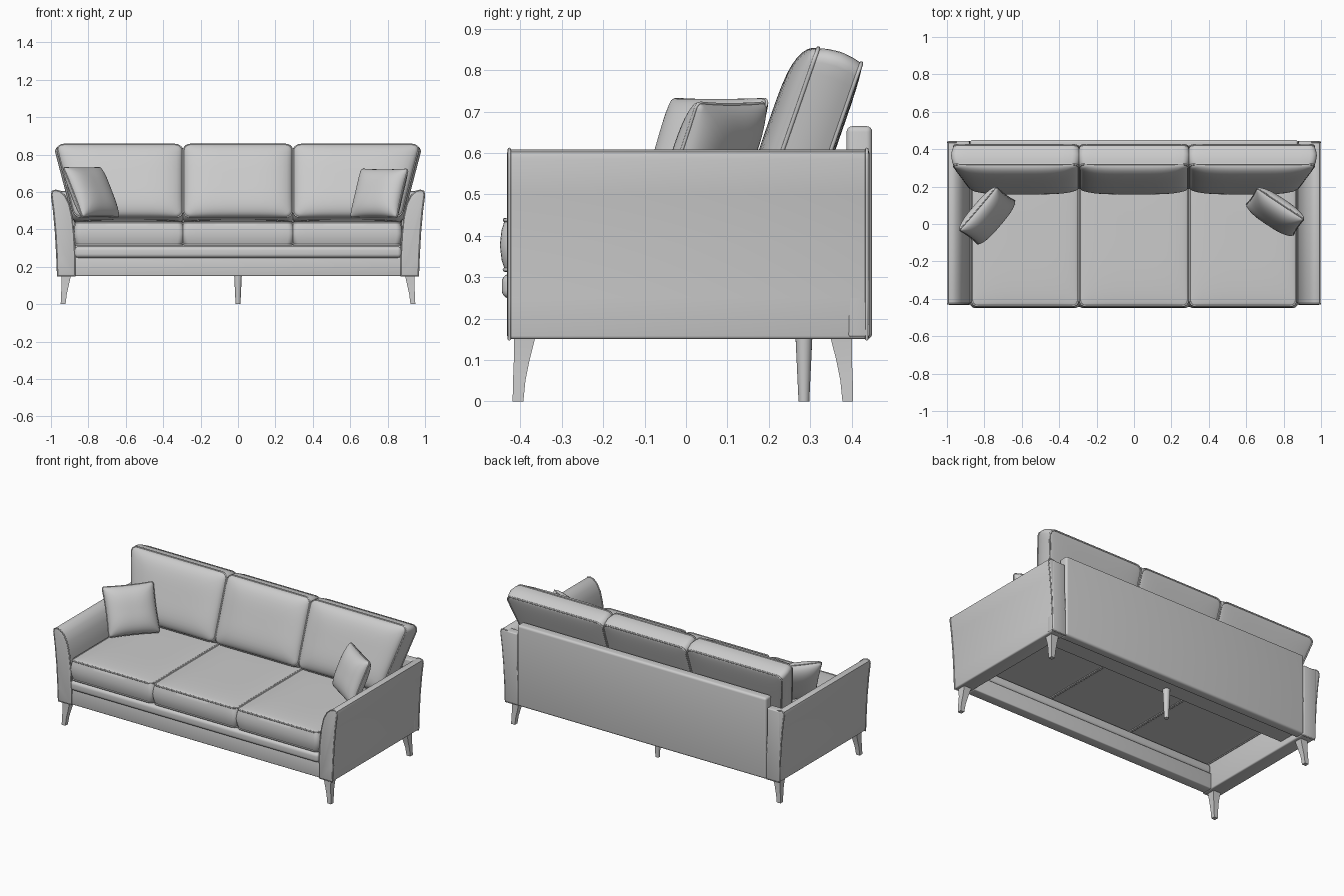
import bpy, bmesh
from math import pi, cos, sin, radians
from mathutils import Vector

if "Cube" in bpy.data.objects:
    bpy.data.objects.remove(bpy.data.objects["Cube"])


def finish(name, bm, angle=40):
    bmesh.ops.recalc_face_normals(bm, faces=bm.faces)
    me = bpy.data.meshes.new(name)
    bm.to_mesh(me)
    bm.free()
    ob = bpy.data.objects.new(name, me)
    bpy.context.collection.objects.link(ob)
    smooth(ob, angle)
    return ob


def smooth(ob, angle=40):
    bpy.ops.object.select_all(action='DESELECT')
    ob.select_set(True)
    bpy.context.view_layer.objects.active = ob
    bpy.ops.object.shade_smooth_by_angle(angle=radians(angle))


def bevel_sharp(bm, width, seg=3, limit=60):
    edges = [e for e in bm.edges if e.calc_face_angle(0) > radians(limit)]
    bmesh.ops.bevel(bm, geom=edges, offset=width, segments=seg, profile=0.5, affect='EDGES')


def box(name, lo, hi, width=0.006, seg=3):
    bm = bmesh.new()
    bmesh.ops.create_cube(bm, size=1)
    for v in bm.verts:
        v.co = [l + (h - l) * (c + 0.5) for l, h, c in zip(lo, hi, v.co)]
    bevel_sharp(bm, width, seg)
    return finish(name, bm)


def piping(name, pts, radius=0.005):
    cu = bpy.data.curves.new(name, 'CURVE')
    cu.dimensions = '3D'
    cu.bevel_depth = radius
    cu.bevel_resolution = 2
    sp = cu.splines.new('POLY')
    sp.points.add(len(pts) - 1)
    for p, co in zip(sp.points, pts):
        p.co = (*co, 1)
    sp.use_cyclic_u = True
    ob = bpy.data.objects.new(name, cu)
    bpy.context.collection.objects.link(ob)
    bpy.ops.object.select_all(action='DESELECT')
    ob.select_set(True)
    bpy.context.view_layer.objects.active = ob
    bpy.ops.object.convert(target='MESH')
    smooth(bpy.context.object, 60)


def outline(hx, hy, r, n=12, k=5):
    """Rounded rectangle, counter-clockwise."""
    cs = [Vector((a * (hx - r), b * (hy - r))) for a, b in ((1, 1), (-1, 1), (-1, -1), (1, -1))]
    pts = []
    for i in range(4):
        arc = [cs[i] + r * Vector((cos(t), sin(t)))
               for t in (pi / 2 * (i + j / k) for j in range(k + 1))]
        end = cs[(i + 1) % 4] + (arc[-1] - cs[i])
        pts += arc + [arc[-1].lerp(end, j / n) for j in range(1, n)]
    return pts


def cushion(name, hx, hy, r, t, front, back, place, bulge=0.0, p=4, pipe=0.005):
    """Boxed cushion: domed front and back joined by a band of thickness t."""
    base = outline(hx, hy, r)
    steps = [0.15, 0.3, 0.45, 0.6, 0.72, 0.82, 0.9, 0.95, 0.985, 1]

    def dome(x, y, s):
        if s == 1:
            return 0
        return (max(0, 1 - abs(x / hx) ** p) * max(0, 1 - abs(y / hy) ** p)) ** 0.5

    rings = [[(q.x * s, q.y * s, -t / 2 - back * dome(q.x * s, q.y * s, s)) for q in base] for s in steps]
    if t > 0.02:
        for f in (-0.3, 0, 0.3):
            k = bulge * (1 - f * f * 4)
            rings.append([(q.x * (1 + k / hx), q.y * (1 + k / hy), f * t) for q in base])
    rings += [[(q.x * s, q.y * s, t / 2 + front * dome(q.x * s, q.y * s, s)) for q in base] for s in steps[::-1]]

    bm = bmesh.new()
    vr = [[bm.verts.new(place(*c)) for c in ring] for ring in rings]
    n = len(base)
    for a, b in zip(vr, vr[1:]):
        for i in range(n):
            j = (i + 1) % n
            bm.faces.new((a[i], a[j], b[j], b[i]))
    for ring, h in ((vr[0], -t / 2 - back), (vr[-1], t / 2 + front)):
        c = bm.verts.new(place(0, 0, h))
        for i in range(n):
            bm.faces.new((ring[i], ring[(i + 1) % n], c))
    finish(name, bm)
    for side, h in (("front", t / 2), ("back", -t / 2)) if t > 0.02 else (("edge", 0),):
        piping(f"{name}_{side}_piping", [place(q.x, q.y, h) for q in base], pipe)


def leg(name, sections):
    """Square leg lofted through (z, x, y, half width) sections."""
    bm = bmesh.new()
    rings = [[bm.verts.new((x + a * w, y + b * w, z)) for a, b in ((-1, -1), (1, -1), (1, 1), (-1, 1))]
             for z, x, y, w in sections]
    for a, b in zip(rings, rings[1:]):
        for i in range(4):
            bm.faces.new((a[i], a[(i + 1) % 4], b[(i + 1) % 4], b[i]))
    bm.faces.new(rings[0])
    bm.faces.new(rings[-1])
    finish(name, bm, 30)


# Flared arms with piped front and back edges
ARM = [(.965, .15), (.968, .25), (.975, .38), (.986, .5), (.997, .585), (.993, .603), (.975, .609),
       (.952, .603), (.926, .58), (.903, .535), (.887, .465), (.877, .37), (.872, .27), (.872, .15)]
for s, side in ((-1, "left"), (1, "right")):
    bm = bmesh.new()
    lo, hi = ([bm.verts.new((s * x, y, z)) for x, z in ARM] for y in (-.432, .443))
    n = len(ARM)
    for i in range(n):
        bm.faces.new((lo[i], lo[(i + 1) % n], hi[(i + 1) % n], hi[i]))
    bm.faces.new(lo)
    bm.faces.new(hi)
    bmesh.ops.recalc_face_normals(bm, faces=bm.faces)
    bevel_sharp(bm, 0.008)
    finish(side + "_arm", bm)
    for end, y in (("front", -.427), ("back", .437)):
        piping(f"{side}_arm_{end}_piping", [(s * x, y, z) for x, z in ARM], 0.004)

    # Upright filling the corner between the arm flare and the back panel
    x0, x1 = sorted((s * .88, s * .968))
    box(side + "_back_post", (x0, .392, .155), (x1, .444, .604), .006)

    # Splayed corner legs
    for end, y0, d in (("front", -.39, -1), ("back", .375, 1)):
        leg(f"{side}_{end}_leg", [(0, s * .935, y0 + d * .016, .013), (.05, s * .931, y0 + d * .013, .015),
                                  (.1, s * .924, y0 + d * .007, .019), (.155, s * .919, y0, .026)])

# Round centre support leg
bm = bmesh.new()
bmesh.ops.create_cone(bm, cap_ends=True, segments=20, radius1=.013, radius2=.022, depth=.19)
bmesh.ops.translate(bm, verts=bm.verts, vec=(0, .285, .095))
finish("centre_leg", bm)

# Frame: back panel, front rail with padded roll, rear support rail
box("back_panel", (-.876, .388, .15), (.876, .45, .665), .014, 4)
box("front_rail", (-.874, -.425, .15), (.874, -.36, .25), .006)
box("front_rail_roll", (-.874, -.445, .248), (.874, -.36, .308), .02, 5)
box("rear_support_rail", (-.874, .25, .185), (.874, .40, .23), .003, 1)

# Seat cushions
for name, cx, hx in (("left", -.5825, .284), ("middle", 0, .289), ("right", .5825, .284)):
    cushion(name + "_seat_cushion", hx, .408, .03, .12, .016, .004,
            lambda x, y, h, cx=cx: Vector((cx + x, -.03 + y, .378 + h)), bulge=.012)

# Leaning back cushions; the outer edges of the side ones flare with the arms
HB = .205


def back_place(s):
    def place(x, b, h):
        u = x / .29
        if s:
            outer = .872 + .1 * (b + HB) / (2 * HB)
            x = s * (.297 + (outer - .297) * (u + 1) / 2)
        return Vector((x, .304 + .33 * b - .945 * h, .641 + .945 * b + .33 * h))
    return place


for name, s in (("left", -1), ("middle", 0), ("right", 1)):
    cushion(name + "_back_cushion", .29, HB, .035, .11, .055, .01, back_place(s), bulge=.01)

# Plump scatter pillows with slightly pinched-in sides
for name, c, u, up, hx, hy in (
        ("left", (-.785, .045, .598), (.65, .76, 0), (-.1, .075, .26), .152, .147),
        ("right", (.755, .065, .592), (.83, -.55, 0), (.06, .09, .26), .15, .14)):
    c, u, up = Vector(c), Vector(u).normalized(), Vector(up).normalized()
    nrm = u.cross(up).normalized()

    def pillow_place(x, y, h, c=c, u=u, up=up, nrm=nrm, hx=hx, hy=hy):
        px = x * (1 - .035 * (1 - (y / hy) ** 2))
        py = y * (1 - .035 * (1 - (x / hx) ** 2))
        return c + u * px + up * py + nrm * h
    cushion(name + "_pillow", hx, hy, .015, .006, .058, .058, pillow_place, p=3, pipe=.004)
